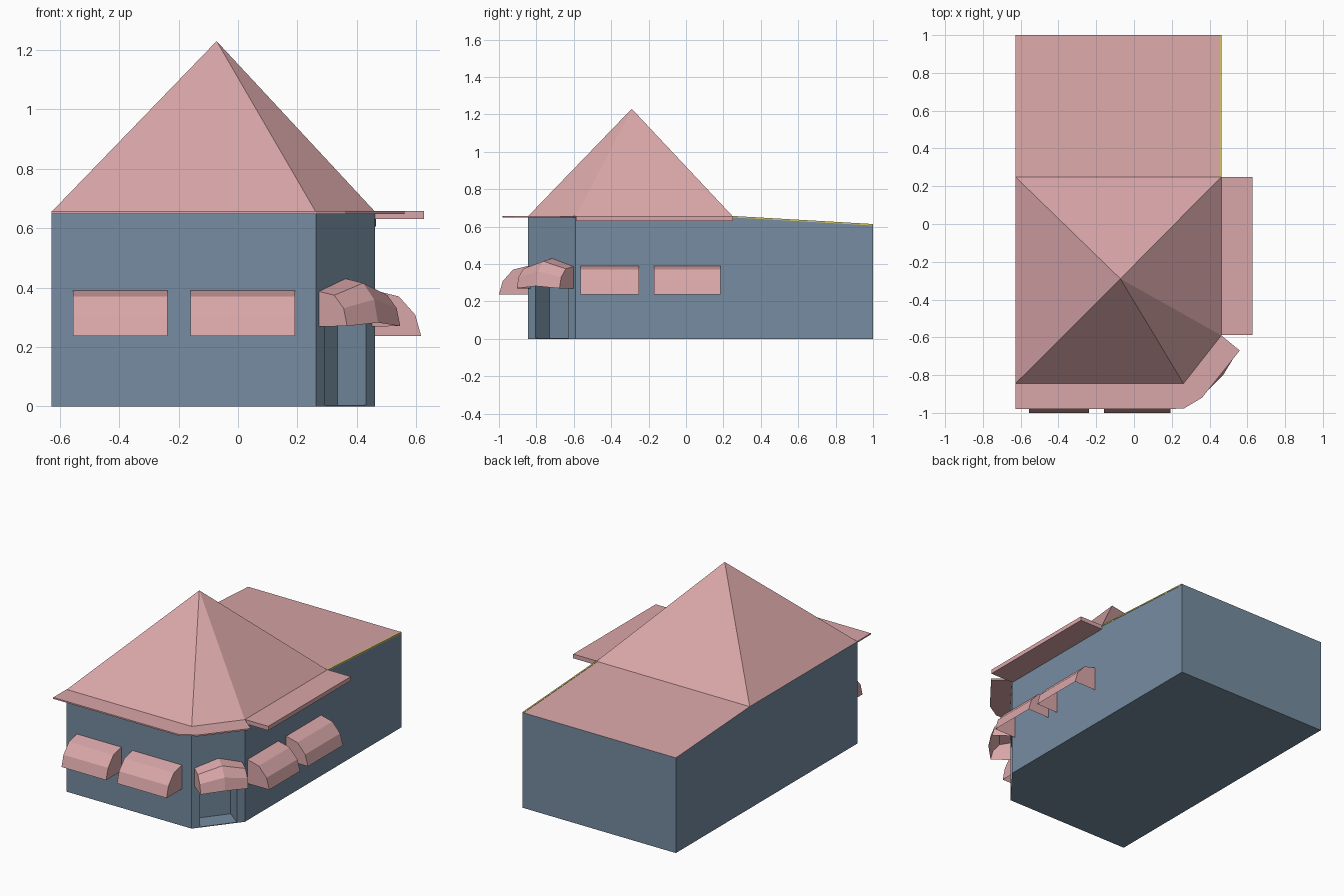
import bpy, bmesh
from mathutils import Vector

if "Cube" in bpy.data.objects:
    bpy.data.objects.remove(bpy.data.objects["Cube"])


def material(name, rgb):
    m = bpy.data.materials.new(name)
    m.diffuse_color = (*rgb, 1)
    m.use_nodes = True
    m.node_tree.nodes["Principled BSDF"].inputs["Base Color"].default_value = m.diffuse_color
    return m


BLUE = material("slate blue wall", (0.18, 0.265, 0.355))
PINK = material("dusty pink roof", (0.70, 0.385, 0.395))
YELLOW = material("yellow edging", (0.65, 0.55, 0.12))


def make(name, verts, faces, mats, fix=True):
    bm = bmesh.new()
    vs = [bm.verts.new(v) for v in verts]
    for f in faces:
        bm.faces.new([vs[i] for i in f])
    if fix:
        bmesh.ops.recalc_face_normals(bm, faces=bm.faces[:])
    me = bpy.data.meshes.new(name)
    bm.to_mesh(me)
    bm.free()
    for m in mats:
        me.materials.append(m)
    ob = bpy.data.objects.new(name, me)
    bpy.context.collection.objects.link(ob)
    return ob


def prism(name, outline, bottom, top, mats):
    """Vertical prism over a 2D outline."""
    n = len(outline)
    verts = [(x, y, z) for z in (bottom, top) for x, y in outline]
    faces = [tuple(range(n)), tuple(range(n, 2 * n))]
    faces += [(i, (i + 1) % n, n + (i + 1) % n, n + i) for i in range(n)]
    return make(name, verts, faces, mats)


L, R, FRONT, MID, BACK = -0.628, 0.462, -0.845, 0.25, 1.0
EAVE, LOW = 0.655, 0.612
C0, C1 = Vector((0.262, FRONT)), Vector((R, -0.59))     # cut-off corner
ALONG = (C1 - C0).normalized()
OUT = Vector((ALONG.y, -ALONG.x))

# Wall body with the cut corner; rear roof slopes gently down
plan = [(L, FRONT), tuple(C0), tuple(C1), (R, MID), (R, BACK), (L, BACK), (L, MID)]
verts = [(x, y, 0) for x, y in plan]
verts += [(x, y, LOW if y == BACK else EAVE) for x, y in plan]
faces = [tuple(range(7)), (7, 8, 9, 10, 13), (13, 10, 11, 12)]
faces += [(i, (i + 1) % 7, 7 + (i + 1) % 7, 7 + i) for i in range(7)]
body = make("house_body", verts, faces, [BLUE, PINK])
for p in body.data.polygons:
    p.material_index = int(p.normal.z > 0.5)

# Recessed doorway in the cut corner
cut = [C0 + ALONG * s + OUT * d for s, d in
       ((0.05, -0.122), (0.275, -0.122), (0.275, 0.05), (0.05, 0.05))]
cutter = prism("doorway_cutter", cut, 0.004, 0.34, [BLUE])
cutter.hide_render = True
cutter.hide_viewport = True
mod = body.modifiers.new("doorway", 'BOOLEAN')
mod.operation, mod.object, mod.solver = 'DIFFERENCE', cutter, 'EXACT'

# Pointed roof over the front part
base = [(L, FRONT), tuple(C0), tuple(C1), (R, MID), (L, MID)]
make("pointed_roof", [(x, y, EAVE) for x, y in base] + [(-0.072, -0.29, 1.23)],
     [(0, 1, 2, 3, 4)] + [(i, (i + 1) % 5, 5) for i in range(5)], [PINK])

# Eaves: thin one wrapping front and corner, thicker one on the right side
prism("front_eave", [(L, FRONT), (L, -0.98), (0.262, -0.978), (0.36, -0.92),
                     (0.56, -0.67), tuple(C1), tuple(C0)], 0.648, 0.657, [PINK])
prism("side_eave", [(R, -0.588), (0.627, -0.588), (0.627, MID), (R, MID)],
      0.63, 0.657, [PINK])

# Narrow edging along the rear roof
ex = R + 0.002
make("roof_edging", [(x, y, z + dz) for dz in (-0.006, 0.002) for x, y, z in
                     ((R - 0.008, MID, EAVE), (ex, MID, EAVE),
                      (ex, BACK, LOW), (R - 0.008, BACK, LOW))],
     [(0, 1, 2, 3), (4, 5, 6, 7), (0, 1, 5, 4), (1, 2, 6, 5), (2, 3, 7, 6), (3, 0, 4, 7)],
     [YELLOW])


def awning(name, origin, along, out, sections):
    """Open-bottomed hood; sections = (distance along wall, [(offset, z)...])."""
    n = len(sections[0][1])
    verts = []
    for s, prof in sections:
        for d, z in prof:
            p = origin + along * s + out * d
            verts.append((p.x, p.y, z))
    faces = []
    for k in range(len(sections) - 1):
        a, b = k * n, (k + 1) * n
        faces += [(a + i, a + i + 1, b + i + 1, b + i) for i in range(n - 1)]
    # End caps close down to the wall
    for k in (0, len(sections) - 1):
        s, prof = sections[k]
        p = origin + along * s
        verts.append((p.x, p.y, prof[-1][1] - 0.001))
        cap = list(range(k * n, k * n + n)) + [len(verts) - 1]
        faces.append(tuple(reversed(cap)) if k == 0 else tuple(cap))
    make(name, verts, faces, [PINK], fix=False)


# Window awnings on the front and right walls
hood = [(0, 0.39), (0.08, 0.37), (0.135, 0.308), (0.155, 0.237)]
X, Y = Vector((1, 0)), Vector((0, 1))
for i, (a, b) in enumerate(((-0.555, -0.238), (-0.16, 0.192))):
    awning(f"front_awning_{i + 1}", Vector((0, FRONT)), X, -Y, [(a, hood), (b, hood)])
for i, (a, b) in enumerate(((-0.563, -0.25), (-0.17, 0.185))):
    awning(f"side_awning_{i + 1}", Vector((R, 0)), Y, X, [(a, hood), (b, hood)])

# Door awning, raised and bulging in the middle
end = [(0, 0.387), (0.065, 0.374), (0.105, 0.33), (0.12, 0.27)]
middle = [(0, 0.43), (0.075, 0.415), (0.122, 0.36), (0.138, 0.282)]
awning("door_awning", C0, ALONG, OUT, [(0.018, end), (0.163, middle), (0.308, end)])
